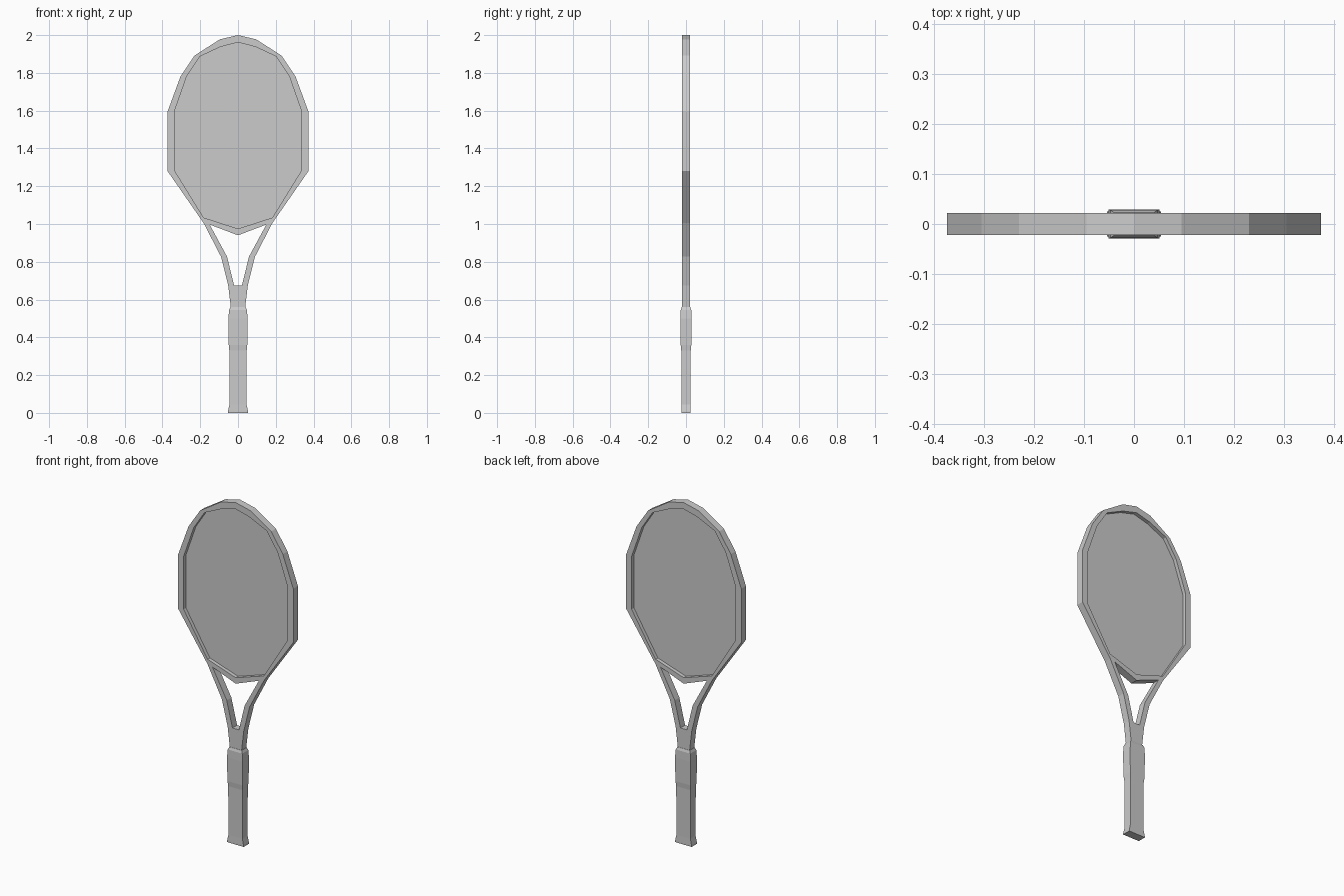
import bpy, bmesh

if "Cube" in bpy.data.objects:
    bpy.data.objects.remove(bpy.data.objects["Cube"])


def make_object(name, verts, faces):
    mesh = bpy.data.meshes.new(name)
    bm = bmesh.new()
    vs = [bm.verts.new(v) for v in verts]
    for f in faces:
        bm.faces.new([vs[i] for i in f])
    bmesh.ops.recalc_face_normals(bm, faces=bm.faces)
    bm.to_mesh(mesh)
    bm.free()
    obj = bpy.data.objects.new(name, mesh)
    bpy.context.collection.objects.link(obj)
    return obj


def add_mirror(obj):
    m = obj.modifiers.new("mirror", 'MIRROR')
    m.use_axis = (True, False, False)
    m.merge_threshold = 0.0005


# Right half of the hoop and throat, as (x, z) outlines
outer = [(0, 2.0), (.095, 1.978), (.23, 1.892), (.305, 1.78), (.373, 1.595),
         (.373, 1.28), (.182, 1.005)]
inner = [(0, 1.962), (.092, 1.938), (.202, 1.887), (.272, 1.78), (.337, 1.595),
         (.337, 1.285), (.182, 1.034)]
throat = [(.15, .997), (0, .94), (0, .975),            # bridge: 14, 15, 16
          (.09, .827), (.058, .827),                   # arm:    17, 18
          (.052, .675), (.021, .675),                  # fork:   19, 20
          (0, .675), (0, .55), (.037, .55)]            # neck:   21, 22, 23
n = len(outer)
faces = [(i, i + 1, n + i + 1, n + i) for i in range(n - 1)]
faces += [(6, 14, 13), (14, 15, 16, 13), (6, 17, 18, 14),
          (17, 19, 20, 18), (19, 23, 22, 21, 20)]

# Frame: flat outline mirrored, then thickened about y = 0
frame = make_object("frame", [(x, 0, z) for x, z in outer + inner + throat], faces)
add_mirror(frame)
thick = frame.modifiers.new("thickness", 'SOLIDIFY')
thick.thickness = .043
thick.offset = 0

# String bed: one flat sheet in the middle of the hoop
half = inner + [(0, .975)]
outline = half + [(-x, z) for x, z in reversed(half[1:-1])]
make_object("string_bed", [(x, 0, z) for x, z in outline], [range(len(outline))])

# Handle: rectangular sections (z, half width, half depth)
sections = [(0, .054, .025), (.01, .053, .025), (.045, .045, .024),
            (.33, .046, .025), (.36, .049, .028), (.50, .051, .029),
            (.545, .047, .028), (.56, .04, .023)]
verts = [(sx * w, sy * d, z) for z, w, d in sections
         for sx, sy in ((-1, -1), (1, -1), (1, 1), (-1, 1))]
faces = [(4 * k + i, 4 * k + (i + 1) % 4, 4 * k + 4 + (i + 1) % 4, 4 * k + 4 + i)
         for k in range(len(sections) - 1) for i in range(4)]
last = 4 * (len(sections) - 1)
faces += [(3, 2, 1, 0), (last, last + 1, last + 2, last + 3)]
make_object("handle", verts, faces)
